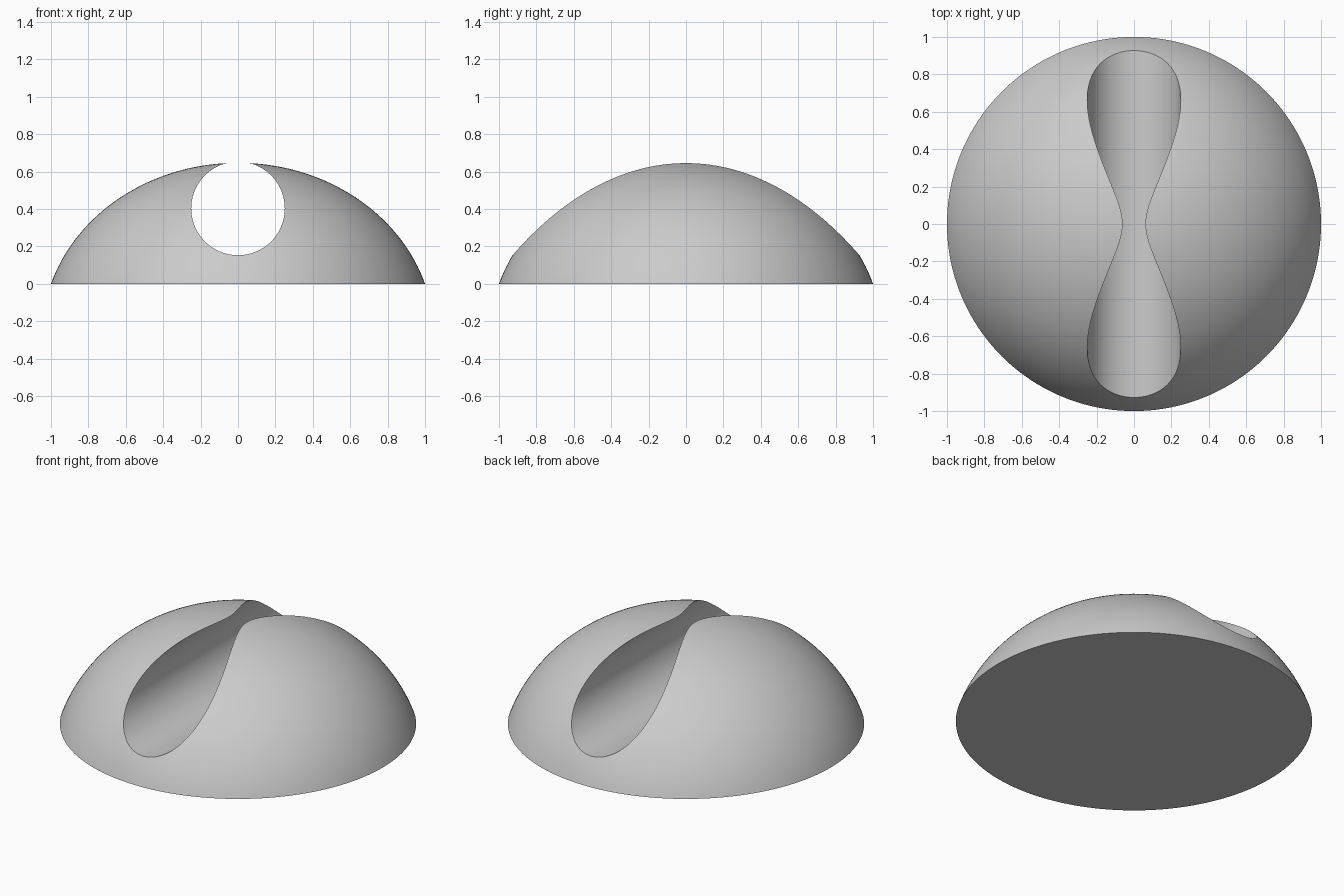
import bpy, bmesh, math
from mathutils import Matrix

if "Cube" in bpy.data.objects:
    bpy.data.objects.remove(bpy.data.objects["Cube"], do_unlink=True)

grey = bpy.data.materials.new("light_grey")
grey.use_nodes = True
colour = (0.6, 0.6, 0.6, 1.0)
grey.diffuse_color = colour
grey.node_tree.nodes["Principled BSDF"].inputs["Base Color"].default_value = colour


def add_object(name, bm):
    mesh = bpy.data.meshes.new(name)
    bm.to_mesh(mesh)
    bm.free()
    mesh.materials.append(grey)
    obj = bpy.data.objects.new(name, mesh)
    bpy.context.collection.objects.link(obj)
    return obj


# Dome: upper part of a slightly flattened sphere, cut flat at the ground
BOTTOM, HEIGHT, SEGMENTS, RINGS = -0.28, 0.647, 160, 48
semi_z = HEIGHT - BOTTOM
rim_angle = math.acos(-BOTTOM / semi_z)
semi_x = 1 / math.sin(rim_angle)
bm = bmesh.new()
profile = []
for i in range(RINGS + 1):
    a = rim_angle * i / RINGS
    profile.append(bm.verts.new((semi_x * math.sin(a), 0, BOTTOM + semi_z * math.cos(a))))
edges = [bm.edges.new(pair) for pair in zip(profile, profile[1:])]
bmesh.ops.spin(bm, geom=profile + edges, cent=(0, 0, 0), axis=(0, 0, 1),
               angle=math.tau, steps=SEGMENTS)
bmesh.ops.remove_doubles(bm, verts=bm.verts[:], dist=1e-4)
bmesh.ops.holes_fill(bm, edges=[e for e in bm.edges if e.is_boundary], sides=0)
bmesh.ops.recalc_face_normals(bm, faces=bm.faces[:])
dome = add_object("grooved_dome", bm)

# Round channel running front to back, open along the crest
bm = bmesh.new()
bmesh.ops.create_cone(bm, cap_ends=True, segments=128, radius1=0.25, radius2=0.25, depth=3,
                      matrix=Matrix.Translation((0, 0, 0.403)) @ Matrix.Rotation(math.pi / 2, 4, 'X'))
cutter = add_object("channel_cutter", bm)
cutter.hide_render = True

cut = dome.modifiers.new("channel", 'BOOLEAN')
cut.operation = 'DIFFERENCE'
cut.solver = 'EXACT'
cut.object = cutter
bpy.ops.object.select_all(action='DESELECT')
dome.select_set(True)
bpy.context.view_layer.objects.active = dome
bpy.ops.object.modifier_apply(modifier=cut.name)
bpy.data.objects.remove(cutter, do_unlink=True)
bpy.ops.object.shade_smooth_by_angle(angle=math.radians(30))
